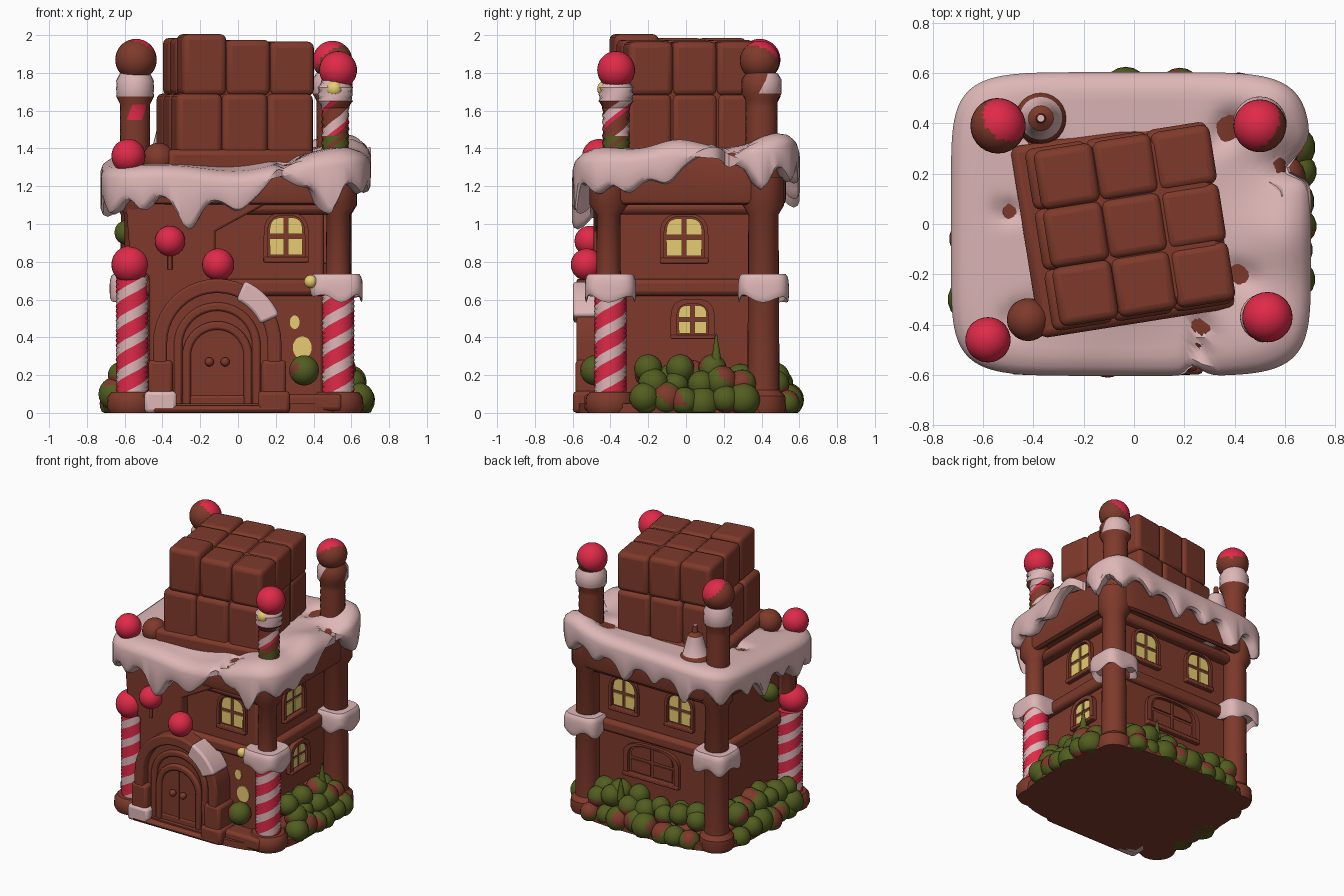
import bpy, bmesh, math, random
from mathutils import Matrix, Vector

if "Cube" in bpy.data.objects:
    bpy.data.objects.remove(bpy.data.objects["Cube"])
random.seed(4)

def material(name, c):
    m = bpy.data.materials.new(name)
    m.diffuse_color = (*c, 1)
    m.use_nodes = True
    m.node_tree.nodes["Principled BSDF"].inputs["Base Color"].default_value = m.diffuse_color
    return m
BROWN = material("chocolate", (0.21, 0.042, 0.024))
PINK = material("pink_icing", (0.73, 0.47, 0.47))
RED = material("candy_red", (0.74, 0.023, 0.065))
GREEN = material("leaf_green", (0.085, 0.11, 0.014))
YELLOW = material("window_glow", (0.86, 0.65, 0.18))

def finish(name, bm, mats, bevel=0, segs=2):
    bmesh.ops.recalc_face_normals(bm, faces=bm.faces)
    me = bpy.data.meshes.new(name)
    bm.to_mesh(me)
    bm.free()
    for m in mats:
        me.materials.append(m)
    ob = bpy.data.objects.new(name, me)
    bpy.context.collection.objects.link(ob)
    if bevel:
        b = ob.modifiers.new("bevel", 'BEVEL')
        b.width, b.segments = bevel, segs
    bpy.ops.object.select_all(action='DESELECT')
    ob.select_set(True)
    bpy.context.view_layer.objects.active = ob
    bpy.ops.object.shade_smooth_by_angle(angle=math.radians(40))
    return ob

def loft(bm, rings, rule=None):
    rows = [[bm.verts.new(p) for p in r] for r in rings]
    n = len(rows[0])
    for j in range(len(rows) - 1):
        for i in range(n):
            f = bm.faces.new((rows[j][i], rows[j][(i+1) % n], rows[j+1][(i+1) % n], rows[j+1][i]))
            if rule:
                f.material_index = rule(i, j)
    bm.faces.new(rows[0])
    bm.faces.new(rows[-1])

def box(name, lo, hi, mat=BROWN, bevel=0.02):
    bm = bmesh.new()
    c = [(a+b)/2 for a, b in zip(lo, hi)]
    s = [b-a for a, b in zip(lo, hi)]
    bmesh.ops.create_cube(bm, size=1, matrix=Matrix.Translation(c) @ Matrix.Diagonal((*s, 1)))
    return finish(name, bm, [mat], bevel)

# outline drawn in the wall plane, pushed outward from y0 to y1
def prism(name, pts, y0, y1, mat=BROWN, loc=(0, 0, 0), turn=0, bevel=0):
    bm = bmesh.new()
    loft(bm, [[(u, y, z) for u, z in pts] for y in (y0, y1)])
    bm.transform(Matrix.Translation(loc) @ Matrix.Rotation(math.radians(turn), 4, 'Z'))
    return finish(name, bm, [mat], bevel)

def arc(cx, cz, r, a0=0, a1=180, n=20, rz=None, flat=1):
    out = []
    for k in range(n + 1):
        a = math.radians(a0 + (a1-a0)*k/n)
        c, s = math.cos(a), math.sin(a)
        out.append((cx + r*math.copysign(abs(c)**flat, c), cz + (rz or r)*math.copysign(abs(s)**flat, s)))
    return out

def lathe(name, x, y, profile, mats=(BROWN,), rule=None, n=24, twist=0):
    bm = bmesh.new()
    rings = []
    for r, z in profile:
        t = 2*math.pi*z*twist
        rings.append([(x + r*math.cos(t + 2*math.pi*i/n), y + r*math.sin(t + 2*math.pi*i/n), z) for i in range(n)])
    loft(bm, rings, rule)
    return finish(name, bm, mats)

def ball(name, p, r, mats=(RED,), rule=None):
    bm = bmesh.new()
    bmesh.ops.create_uvsphere(bm, u_segments=28, v_segments=18, radius=r)
    if rule:
        for f in bm.faces:
            f.material_index = int(rule(f.calc_center_median()/r))
    bm.transform(Matrix.Translation(p))
    return finish(name, bm, mats)

# soft slab with a rounded outline, a top height rule, a lower edge rule and an edge notch
def slab(name, c, hx, hy, top, bottom, mat, p=6, n=200, notch=lambda x, y: 0):
    bm = bmesh.new()
    rings = []
    spec = [(.3, 0, 0), (.5, 0, 0), (.6, 0, 0), (.68, 0, 0), (.75, 0, 0), (.81, 0, 0), (.87, 0, 0), (.94, 0, -.012),
            (.985, 0, -.035), (1, 0, -.065), (1, 1, .035), (.985, 1, .01), (.95, 1, 0), (.9, 1, .015), (.84, 1, .05)]
    for s, low, dz in spec:
        ring = []
        for i in range(n):
            a = 2*math.pi*i/n
            ca, sa = math.cos(a), math.sin(a)
            r = (abs(ca/hx)**p + abs(sa/hy)**p)**(-1/p)
            ex, ey = c[0] + r*ca, c[1] + r*sa
            k = s*(1 - notch(ex, ey))
            x, y = c[0] + k*r*ca, c[1] + k*r*sa
            ring.append((x, y, (bottom(ex, ey) if low else top(x, y)) + dz))
        rings.append(ring)
    loft(bm, rings)
    return finish(name, bm, [mat])

def bumps(x, y, table):
    return sum(a*math.exp(-((x-u)**2 + (y-v)**2)/w**2) for u, v, a, w in table)

# base and walls
bm = bmesh.new()
ground = []
for k in range(64):
    c, s = math.cos(k*math.pi/32), math.sin(k*math.pi/32)
    f = (c**4 + s**4)**-.25
    ground.append((.67*f*c, .57*f*s))
loft(bm, [[(x, y, 0) for x, y in ground], [(x, y, .05) for x, y in ground]])
finish("ground_plate", bm, [BROWN])
box("plinth", (-.55, -.5, .01), (.55, .45, .1))
box("front_plinth", (-.56, -.54, .01), (.55, -.4, .1))
box("door_step", (-0.46, -0.6, 0), (0.24, -0.4, 0.04))
box("walls", (-0.5, -0.42, 0.05), (0.455, 0.39, 1.25))
box("ledge", (-0.54, -0.46, 0.62), (0.5, 0.43, 0.71), BROWN, 0.025)
box("cornice", (-0.56, -0.47, 1.05), (0.53, 0.46, 1.12), BROWN, 0.03)
prism("front_gable", [(-.47, .08), (-.47, .72), (-.57, .8), (-.6, 1.2), (.4, 1.26), (.32, 1.2), (-.12, .96), (-.12, .66),
                      (-.3, .6), (-.3, .08)], -0.38, -0.49, bevel=0.012)

# roof and its icing
def roof_top(x, y):
    u, v = (x + .7)/1.4, (y + .6)/1.2
    z = (1-v)*((1-u)*1.3 + u*1.35) + v*((1-u)*1.37 + u*1.44)
    return z + bumps(x, y, [(.52, -.45, .05, .2), (.0, -.55, -.05, .25), (.55, .5, .06, .17), (.58, -.05, .06, .16)])
drips = [(-.7, -.5, .1, .09), (-.52, -.6, .08, .05), (-.27, -.6, .17, .075), (0, -.6, .05, .07), (.22, -.6, -.1, .09),
         (.5, -.6, .17, .06), (.7, -.5, .09, .07), (.72, -.32, .07, .07), (.72, -.1, .06, .07), (.72, .15, -.12, .16),
         (.72, .42, .15, .06), (.6, .6, .14, .07), (.35, .6, .06, .05), (.1, .6, .12, .06), (-.15, .6, .07, .05),
         (-.4, .6, .14, .06), (-.68, .55, .12, .07), (-.72, .3, .07, .05), (-.72, .1, .14, .06), (-.72, -.12, .06, .05),
         (-.72, -.3, .12, .06)]
bare = [(.6, .25, .06, .07), (.26, -.5, .06, .04), (.265, -.4, .06, .045), (.38, .38, .07, .06), (-.49, .05, .05, .045),
        (-.38, .35, .07, .06), (.42, -.2, .06, .05), (-.46, -.36, .05, .05)]
slab("roof", (0, .01), .61, .52, lambda x, y: roof_top(x, y) - .03, lambda x, y: 1.1, BROWN, 8)
slab("roof_icing", (-.012, 0), .715, .603, lambda x, y: roof_top(x, y) - bumps(x, y, bare),
     lambda x, y: roof_top(x, y) - .16 - bumps(x, y, drips), PINK,
     notch=lambda x, y: bumps(x, y, [(.7, .25, .12, .06), (.25, -.6, .06, .04)]))

# chocolate block of grooved squares
bm = bmesh.new()
tilt = Matrix.Rotation(math.radians(9), 4, 'Z')
place = Matrix.Translation((.002, -.006, 0)) @ tilt
for z0, z1, k, dx in ((1.22, 1.69, 1.035, -.02), (1.68, 1.975, 1.0, 0)):
    for i in (-1, 0, 1):
        for j in (-1, 0, 1):
            top = z1 + (0.02 if (i, j) == (-1, -1) and k == 1 else 0) - .01*i*(k == 1)
            M = place @ Matrix.Translation((.235*i*k + dx, .235*j*k, (z0+top)/2))
            bmesh.ops.create_cube(bm, size=1, matrix=M @ Matrix.Diagonal((.237*k, .237*k, top-z0, 1)))
finish("chocolate_block", bm, [BROWN], 0.032, 3)
for name, w, d, x, z0, z1 in (("block_core", .665, .665, 0, 1.25, 1.955), ("block_foot", .79, .77, -.045, 1.2, 1.395)):
    bm = bmesh.new()
    bmesh.ops.create_cube(bm, size=1, matrix=place @ Matrix.Translation((x, 0, (z0+z1)/2)) @ Matrix.Diagonal((w, d, z1-z0, 1)))
    finish(name, bm, [BROWN], 0.03)

# corner posts, candy posts and icing caps
def candy(name, x, y, r, z0, z1):
    steps = 24
    lathe(name, x, y, [(r, z0 + (z1-z0)*k/steps) for k in range(steps+1)], (RED, PINK),
          lambda i, j: int(i % 12 >= 7), 24, 1/.28)
def cap(name, x, y, hx=.14, hy=.135):
    slab(name, (x, y), hx, hy, lambda u, v: .735, lambda u, v: .605 + .02*math.sin(31*u + 23*v), PINK, 4, 64)
for side, x, y in (("left", -.56, -.425), ("right", .53, -.4)):
    lathe("post_foot_" + side, x, y, [(.12, 0), (.135, .03), (.13, .085), (.11, .11)])
    candy("candy_post_" + side, x, y, .088, .1, .72)
lathe("upper_post_front", .53, -.41, [(.065, .7), (.062, 1.05), (.1, 1.1), (.1, 1.22)])
lathe("upper_post_left", -.55, -.42, [(.05, .7), (.05, 1.05), (.09, 1.1), (.09, 1.2)])
for side, x in (("left", -.54), ("right", .52)):
    lathe("back_post_" + side, x, .41, [(.11, 0), (.12, .03), (.115, .09), (.085, .12), (.08, 1.05), (.11, 1.1), (.11, 1.25)])
    cap("back_cap_" + side, x, .41)
cap("front_cap_right", .52, -.4)

# chimney posts with candy balls
def chimney(name, x, y, r, z0, z1, rule, twist=0.8):
    zs = [z0 + (z1-z0)*k/12 for k in range(13)]
    lathe(name, x, y, [(r*(1.25 if k in (9, 10, 11) else 1), z) for k, z in enumerate(zs)],
          (BROWN, PINK, RED, GREEN), rule, 24, twist)
chimney("chimney_front", .515, -.37, .075, 1.32, 1.76,
        lambda i, j: (3 if i % 6 < 4 else 0) if j in (2, 3) else 1 if j > 8 else (0, 1, 1, 2, 0, 0)[(i % 12)//2], 3)
chimney("chimney_left", -.545, .4, .08, 1.3, 1.8, lambda i, j: 1 if j > 8 else 2 if j in (6, 7) and 9 < i < 14 else 0)
chimney("chimney_right", .5, .4, .085, 1.36, 1.8, lambda i, j: 1 if j > 8 and (i < 8 or i > 14) else 0)
ball("ball_front", (.53, -.37, 1.815), .1)
ball("ball_left", (-.54, .39, 1.87), .11, (BROWN, RED), lambda v: v.dot(Vector((.4, .4, .75))) > .48)
ball("ball_right", (.5, .39, 1.865), .105, (BROWN, RED), lambda v: v.dot(Vector((-.6, .35, .7))) > .1)
for name, p, r in (("ball_roof_corner", (-.58, -.46, 1.36), .09), ("ball_candy_post", (-.57, -.45, .785), .1),
                   ("lollipop_high", (-.36, -.51, .91), .08), ("lollipop_low", (-.105, -.525, .785), .085)):
    ball(name, p, r)
lathe("lollipop_stick", -.36, -.51, [(.012, .76), (.012, .85)], n=10)
lathe("icing_cone", -.37, .42, [(.11, 1.3), (.1, 1.385), (.085, 1.4), (.06, 1.5), (.05, 1.54), (.02, 1.56), (.015, 1.61)],
      (PINK, BROWN), lambda i, j: int(j > 3 or j < 2))
ball("roof_lump", (-.42, -.38, 1.345), .085, (BROWN,))

# door with nested arches
dx = -.11
prism("porch_wall", arc(dx, .37, .3) + [(dx-.3, .04), (dx+.3, .04)], -.4, -.525)
prism("door_panel", arc(dx, .3, .14) + [(dx-.14, .04), (dx+.14, .04)], -.4, -.535)
def arch(name, cz, ro, ri, z0, y0, y1):
    prism(name, [(dx+ro, z0)] + arc(dx, cz, ro) + [(dx-ro, z0), (dx-ri, z0)] + arc(dx, cz, ri, 180, 0) + [(dx+ri, z0)],
          y0, y1, bevel=.012)
arch("door_frame", .3, .185, .14, .04, -.4, -.55)
arch("inner_arch", .355, .23, .185, .04, -.4, -.545)
arch("outer_arch", .37, .34, .265, .25, -.4, -.58)
prism("arch_icing", arc(dx, .37, .36, 24, 66, 8) + arc(dx, .37, .25, 66, 24, 8), -.42, -.597, PINK, bevel=.015)
box("door_seam", (dx-.004, -.542, .05), (dx+.004, -.53, .43), bevel=0)
for s in (-1, 1):
    ball("door_knob", (dx + .042*s, -.55, .27), .024, (BROWN,))
    x = dx + .3*s
    box("arch_post", (x-.065, -.585, .02), (x+.065, -.4, .28))
    box("arch_post_foot", (x-.085, -.598, 0), (x+.085, -.4, .115), PINK if s < 0 else BROWN)

# windows: back plate, arched frame, sill and four panes
def window(name, loc, turn, w=.088, h=.1, lit=True, o=1.35):
    q, e = .011, .7
    inner, outer = arc(0, 0, w*1.12, 180, 0, rz=h*1.1, flat=e), arc(0, 0, w*o, rz=h*(o-.1), flat=e)
    prism(name + "_back", inner + [(w*1.12, -h*1.1), (-w*1.12, -h*1.1)], .03, -.004, loc=loc, turn=turn)
    prism(name + "_frame", [(w*o, -h*1.3)] + outer + [(-w*o, -h*1.3), (-w*1.12, -h*1.3)] + inner + [(w*1.12, -h*1.3)],
          .02, -.025, loc=loc, turn=turn)
    prism(name + "_sill", [(-w*o, -h*1.38), (w*o, -h*1.38), (w*o, -h*1.1), (-w*o, -h*1.1)], .02, -.035,
          loc=loc, turn=turn, bevel=.006)
    for s in (-1, 1):
        upper = [(s*(q + u), q + v) for u, v in arc(0, 0, w-q, 0, 90, 8, h-q, .65)] + [(s*q, q)]
        lower = [(s*q, -q), (s*w, -q), (s*w*.97, -h), (s*q, -h)]
        for tag, pts in (("_upper_pane", upper), ("_lower_pane", lower)):
            prism(name + tag, pts, -.004, -.013, YELLOW if lit else BROWN, loc, turn)
window("front_window", (.255, -.42, .935), 0)
window("right_window", (.455, -.01, .93), 90, .095)
window("right_low_window", (.465, .035, .495), 90, .075, .075, o=1.55)
window("back_window_a", (.23, .39, .93), 180)
window("back_window_b", (-.23, .39, .93), 180)
window("back_shutter", (0, .39, .475), 180, .17, .1, False)
for name, x, z, a, b in (("glow_low", .34, .345, .05, .06), ("glow_high", .3, .48, .026, .036)):
    prism(name, arc(x, z, a, 0, 342, 19, b), -.418, -.427, YELLOW)
ball("cap_sweet", (.385, -.5, .695), .035, (YELLOW,))
ball("chimney_sweet", (.51, -.425, 1.715), .045, (YELLOW,))

# bushes around the sides and back
spots = [(.35, -.48, .225, .08), (-.65, -.3, .1, .09), (-.62, -.3, .2, .07), (-.59, -.14, .955, .065), (.64, -.22, .08, .08)]
for y in (-.2, -.03, .14):
    spots.append((.55, y, .235, .075))
def row(count, point, z, r):
    for k in range(count):
        x, y = point(k/(count-1))
        spots.append((x + random.uniform(-.02, .02), y + random.uniform(-.015, .015),
                      z + random.uniform(-.02, .02), r + random.uniform(-.01, .014)))
row(6, lambda t: (.64, -.2 + .5*t), .06, .078)
row(5, lambda t: (.58, -.16 + .46*t), .15, .075)
row(5, lambda t: (.5, -.2 + .48*t), .19, .075)
row(8, lambda t: (-.4 + .82*t, .52), .06, .078)
row(7, lambda t: (-.4 + .8*t, .475), .17, .075)
row(6, lambda t: (-.38 + .76*t, .41), .2, .075)
row(6, lambda t: (-.65, -.28 + .54*t), .06, .078)
row(5, lambda t: (-.59, -.22 + .46*t), .17, .075)
row(5, lambda t: (-.52, -.22 + .46*t), .19, .075)
bm = bmesh.new()
for x, y, z, r in spots:
    bmesh.ops.create_uvsphere(bm, u_segments=18, v_segments=12, radius=r, matrix=Matrix.Translation((x, y, z)))
for x, y, z in ((.58, .16, .28), (.2, .48, .2)):
    bmesh.ops.create_cone(bm, segments=12, radius1=.03, radius2=.004, depth=.16, cap_ends=True,
                          matrix=Matrix.Translation((x, y, z + .06)))
for v in bm.verts:
    v.co.z = max(v.co.z, 0)
for f in bm.faces:
    c = f.calc_center_median()
    f.material_index = int(math.sin(23*c.x + 2) * math.sin(19*c.y) + math.sin(27*c.z + 9*c.y) > 1.0)
finish("bushes", bm, [GREEN, BROWN])
